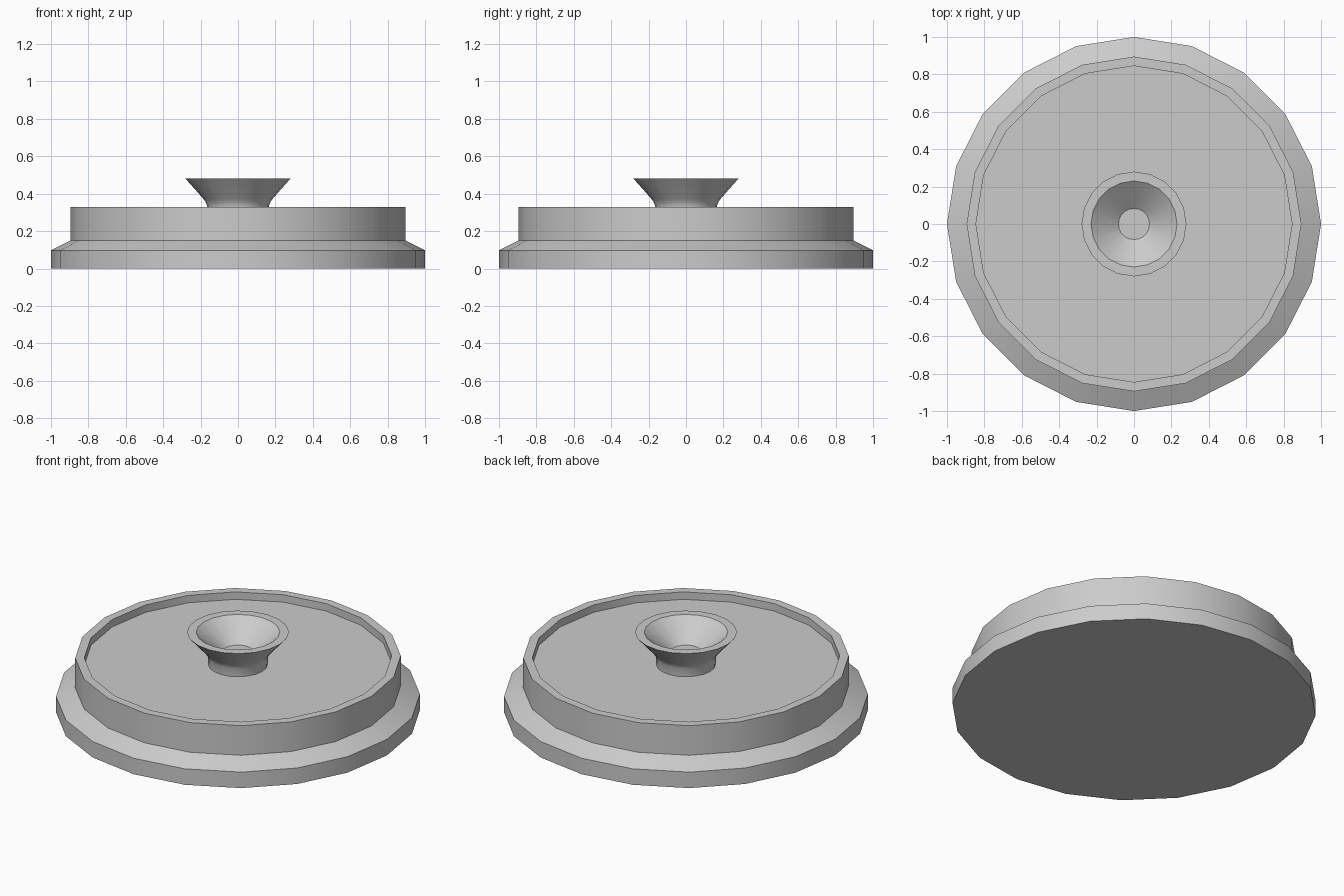
import bpy, bmesh
from math import cos, sin, tau, radians

if "Cube" in bpy.data.objects:
    bpy.data.objects.remove(bpy.data.objects["Cube"])

SIDES = 20


def lathe(name, profile, cap_start, cap_end):
    """Revolve (radius, z) points, listed from the outer base to the inner top."""
    bm = bmesh.new()
    rings = [[bm.verts.new((r * cos(tau * i / SIDES), r * sin(tau * i / SIDES), z))
              for i in range(SIDES)] for r, z in profile]
    for a, b in zip(rings, rings[1:]):
        for i in range(SIDES):
            j = (i + 1) % SIDES
            bm.faces.new((a[i], a[j], b[j], b[i]))
    if cap_start:
        bm.faces.new(rings[0][::-1])
    if cap_end:
        bm.faces.new(rings[-1])
    mesh = bpy.data.meshes.new(name)
    bm.to_mesh(mesh)
    bm.free()
    ob = bpy.data.objects.new(name, mesh)
    bpy.context.collection.objects.link(ob)
    bpy.ops.object.select_all(action='DESELECT')
    ob.select_set(True)
    bpy.context.view_layer.objects.active = ob
    bpy.ops.object.shade_smooth_by_angle(angle=radians(30))
    return ob


# Stepped disc with a bevelled foot, raised rim and recessed top
lathe("lid_body", [(1, 0), (1, 0.097), (0.895, 0.15), (0.895, 0.33),
                   (0.845, 0.33), (0.845, 0.285)], True, True)

# Flared knob with a conical hollow, standing on the recessed top
lathe("knob", [(0.163, 0.285), (0.165, 0.335), (0.173, 0.355), (0.188, 0.376),
               (0.28, 0.48), (0.23, 0.48), (0.083, 0.363)], False, True)
